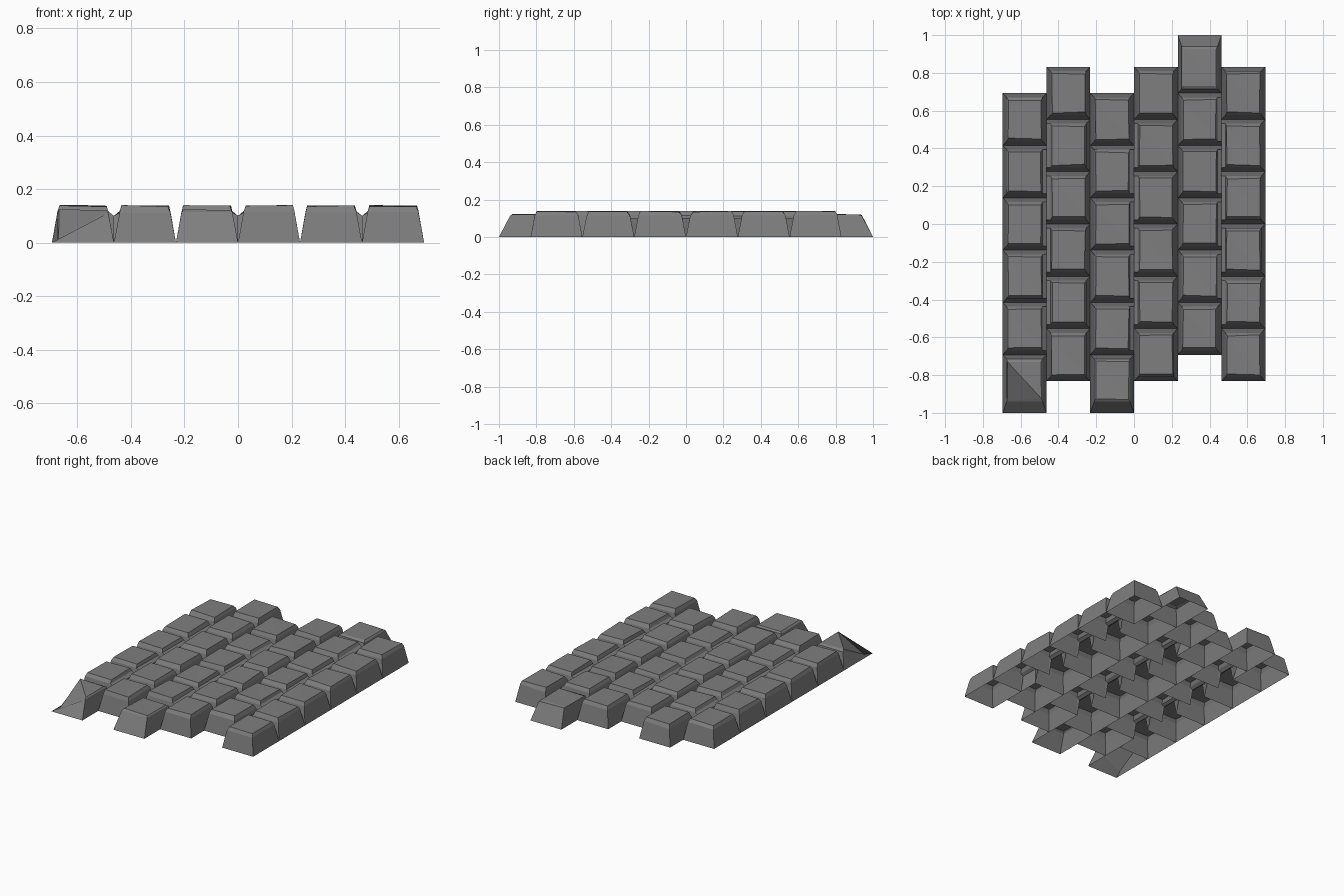
import bpy, bmesh, random

if "Cube" in bpy.data.objects:
    bpy.data.objects.remove(bpy.data.objects["Cube"])
random.seed(4)

stone = bpy.data.materials.new("stone_grey")
stone.diffuse_color = (0.21, 0.21, 0.21, 1)
stone.use_nodes = True
stone.node_tree.nodes["Principled BSDF"].inputs["Base Color"].default_value = stone.diffuse_color

PITCH_X = 1.39 / 6      # column width
PITCH_Y = 0.277         # stone length


def ring(x0, x1, y0, y1):
    return [(x0, y0), (x1, y0), (x1, y1), (x0, y1)]


def add_stone(bm, x0, x1, y0, y1, shared=None, chipped=False):
    """Hollow bevelled cobble, open underneath.
    shared = side index (1 is +x, 3 is -x) that meets its neighbour in a shallow groove."""
    f = 0.06 if y0 < -0.9 else 0.022      # long end stones slope more
    k = 0.06 if y1 > 0.9 else 0.022
    long_end = f > 0.05 or k > 0.05
    top = 0.122 if long_end else 0.137
    j = lambda a: random.uniform(-a, a)
    base = [bm.verts.new((x, y, 0)) for x, y in ring(x0, x1, y0, y1)]
    mid = [bm.verts.new((x, y, 0.114 + j(0.004)))
           for x, y in ring(x0 + .021, x1 - .021, y0 + f, y1 - k)]
    cap = [bm.verts.new((x + j(.003), y + j(.004), top + j(0.003)))
           for x, y in ring(x0 + .029, x1 - .029, y0 + f + .014, y1 - k - .014)]
    if chipped:                            # broken front left corner
        mid[0].co.z = 0.01
        cap[0].co = (x0 + .025, y0 + f + .004, 0.012)
    for i in range(4):
        n = (i + 1) % 4
        if i == shared:
            # shallow groove wall ending at z = 0.1, with end slivers
            bx = x1 if i == 1 else x0
            a = bm.verts.new((bx, mid[i].co.y, 0.1))
            b = bm.verts.new((bx, mid[n].co.y, 0.1))
            bm.faces.new((a, b, mid[n], mid[i]))
            bm.faces.new((base[i], a, mid[i]))
            bm.faces.new((b, base[n], mid[n]))
        else:
            bm.faces.new((base[i], base[n], mid[n], mid[i]))
        bm.faces.new((mid[i], mid[n], cap[n], cap[i]))
    bm.faces.new((cap[0], cap[1], cap[3]))
    bm.faces.new((cap[1], cap[2], cap[3]))


# Staggered columns: seam positions along y, some with a longer end stone
even = [(-2.5 + i) * PITCH_Y for i in range(6)]
odd = [(-3 + i) * PITCH_Y for i in range(7)]
layouts = [[-1] + even, odd, [-1] + even, odd, even + [1], odd]

for c, seams in enumerate(layouts):
    bm = bmesh.new()
    x0 = -0.695 + c * PITCH_X
    last = len(seams) - 2
    for i in range(last + 1):
        inner = 0 < i < last
        side = (1 if c % 2 == 0 else 3) if inner else None
        add_stone(bm, x0, x0 + PITCH_X, seams[i], seams[i + 1], side,
                  chipped=(c == 0 and i == 0))
    me = bpy.data.meshes.new("stone_column_%d" % (c + 1))
    bm.to_mesh(me)
    bm.free()
    me.materials.append(stone)
    ob = bpy.data.objects.new(me.name, me)
    bpy.context.collection.objects.link(ob)
